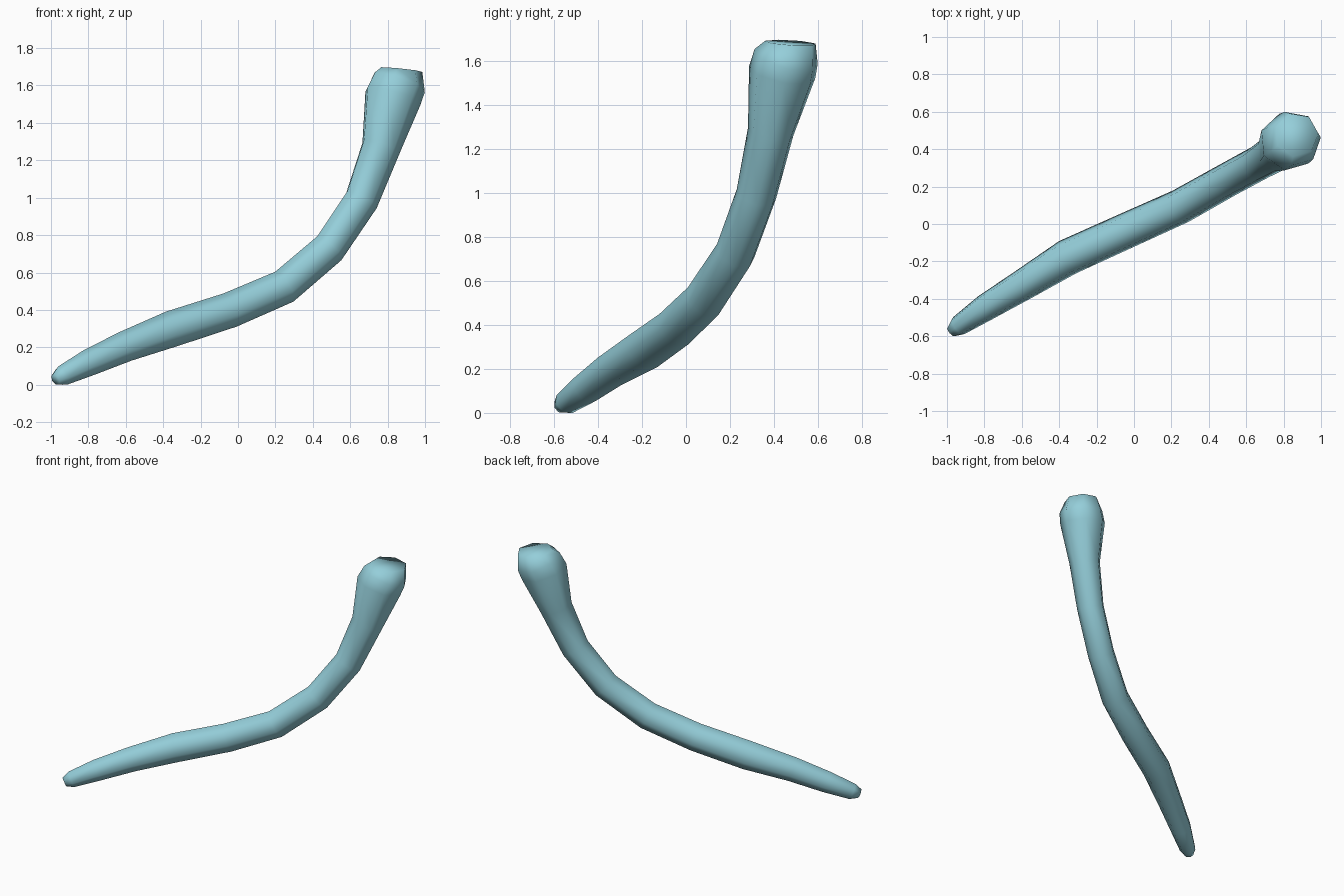
import bpy, bmesh, math
from mathutils import Vector

cube = bpy.data.objects.get("Cube")
if cube:
    bpy.data.objects.remove(cube)

SIDES = 7
# stations along the bent rod: x, y, z, radius
STATIONS = [
    (-0.975, -0.575, 0.045, 0.032),
    (-0.94, -0.545, 0.065, 0.056),
    (-0.80, -0.45, 0.135, 0.074),
    (-0.61, -0.335, 0.22, 0.085),
    (-0.36, -0.18, 0.315, 0.1),
    (-0.05, -0.04, 0.415, 0.098),
    (0.24, 0.09, 0.54, 0.096),
    (0.48, 0.225, 0.745, 0.094),
    (0.655, 0.32, 1.005, 0.095),
    (0.76, 0.385, 1.29, 0.108),
    (0.82, 0.437, 1.56, 0.158),
    (0.85, 0.455, 1.63, 0.152),
    (0.865, 0.475, 1.70, 0.118),
]
SIDEWAYS = Vector((-0.49, 0.87, 0)).normalized()
CAP_NORMAL = Vector((0.1, 0.06, 1)).normalized()

# one flat colour
mat = bpy.data.materials.new("pale_teal")
mat.use_nodes = True
colour = (0.30, 0.62, 0.70, 1)
mat.diffuse_color = colour
mat.node_tree.nodes["Principled BSDF"].inputs["Base Color"].default_value = colour

# rings swept along the path, one corner on the inner side of the bend
bm = bmesh.new()
centres = [Vector(s[:3]) for s in STATIONS]
last = len(centres) - 1
rings = []
for i, c in enumerate(centres):
    tangent = centres[min(i + 1, last)] - centres[max(i - 1, 0)]
    if i == last:
        tangent = CAP_NORMAL
    inner = tangent.cross(SIDEWAYS).normalized()
    across = inner.cross(tangent).normalized()
    r = STATIONS[i][3]
    ring = []
    for k in range(SIDES):
        a = math.tau * k / SIDES
        ring.append(bm.verts.new(c + inner * r * (math.cos(a) - 0.05) + across * r * math.sin(a)))
    rings.append(ring)

for lower, upper in zip(rings, rings[1:]):
    for k in range(SIDES):
        n = (k + 1) % SIDES
        bm.faces.new((lower[k], lower[n], upper[n], upper[k]))
bm.faces.new(rings[0])
bm.faces.new(rings[-1])
bmesh.ops.recalc_face_normals(bm, faces=bm.faces)
for f in bm.faces:
    f.smooth = True

# seat the rod on the ground and centre it
for axis in range(3):
    low = min(v.co[axis] for v in bm.verts)
    high = max(v.co[axis] for v in bm.verts)
    shift = low if axis == 2 else (low + high) / 2
    for v in bm.verts:
        v.co[axis] -= shift

mesh = bpy.data.meshes.new("curved_rod")
bm.to_mesh(mesh)
bm.free()
mesh.materials.append(mat)
rod = bpy.data.objects.new("curved_rod", mesh)
bpy.context.collection.objects.link(rod)
